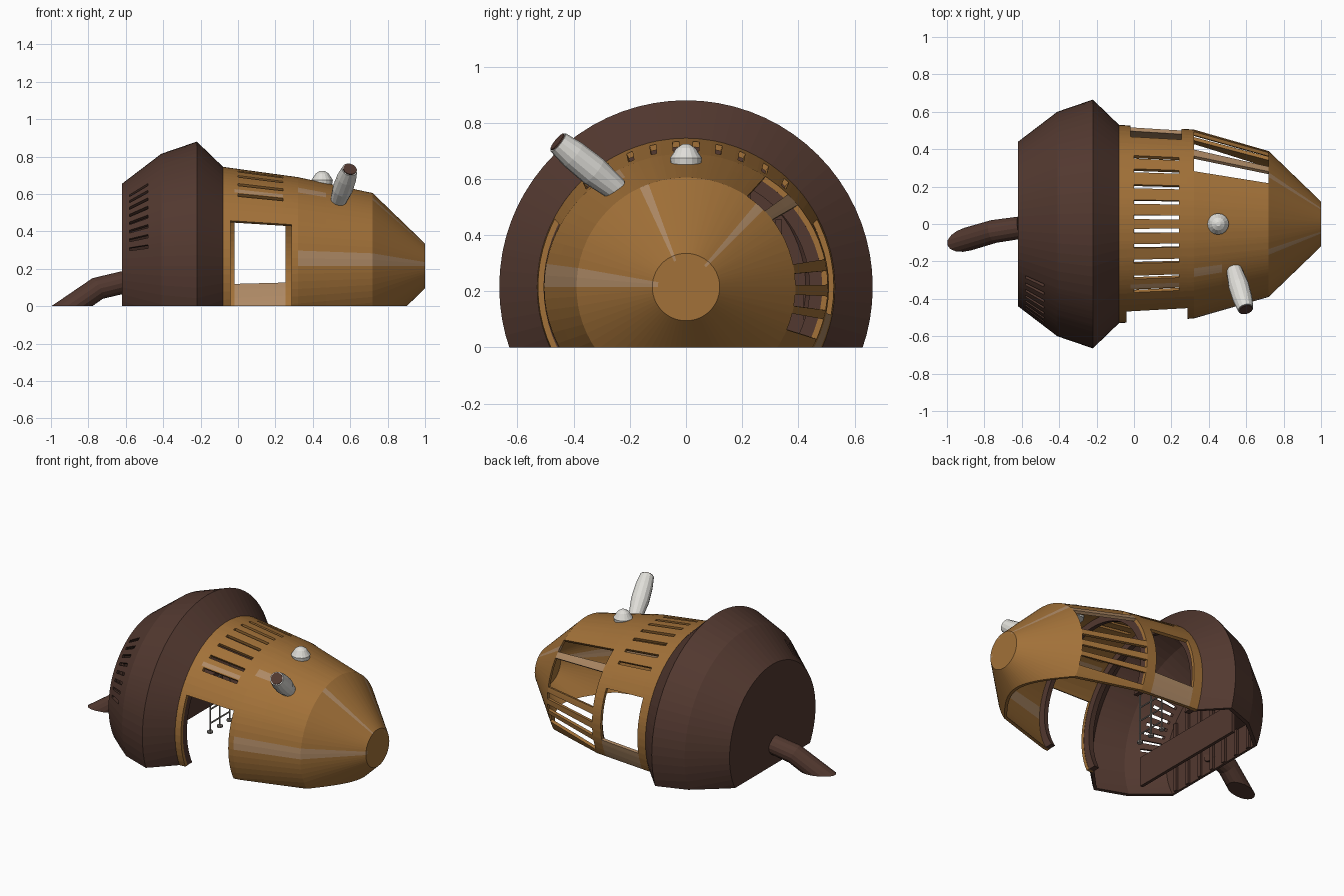
import bpy, bmesh, math
from mathutils import Vector

if "Cube" in bpy.data.objects:
    bpy.data.objects.remove(bpy.data.objects["Cube"])

AXIS_Z = 0.215  # height of the long axis of the shell


def material(name, rgb):
    m = bpy.data.materials.new(name)
    m.diffuse_color = (*rgb, 1)
    m.use_nodes = True
    m.node_tree.nodes["Principled BSDF"].inputs["Base Color"].default_value = m.diffuse_color
    return m


GOLD = material("golden_wood", (0.36, 0.165, 0.04))
TAN = material("pale_wood", (0.42, 0.25, 0.13))
DARK = material("dark_brown_wood", (0.085, 0.04, 0.029))
WHITE = material("off_white", (0.74, 0.73, 0.69))
GREY = material("rope_grey", (0.25, 0.23, 0.21))


def finish(bm, name, mats, clip=True):
    """Cut at ground level, close the cut, and make the object."""
    if clip:
        geom = bm.verts[:] + bm.edges[:] + bm.faces[:]
        cut = bmesh.ops.bisect_plane(bm, geom=geom, dist=1e-5, plane_co=(0, 0, 0),
                                     plane_no=(0, 0, 1), clear_inner=True)["geom_cut"]
        edges = [e for e in cut if isinstance(e, bmesh.types.BMEdge) and e.is_boundary]
        if edges:
            bmesh.ops.edgeloop_fill(bm, edges=edges)
    bmesh.ops.recalc_face_normals(bm, faces=bm.faces[:])
    me = bpy.data.meshes.new(name)
    bm.to_mesh(me)
    bm.free()
    for m in mats:
        me.materials.append(m)
    ob = bpy.data.objects.new(name, me)
    bpy.context.collection.objects.link(ob)
    return ob


def radii_at(profile, x):
    for (x0, a0, b0), (x1, a1, b1) in zip(profile, profile[1:]):
        if x <= x1 + 1e-6:
            t = (x - x0) / (x1 - x0)
            return a0 + (a1 - a0) * t, b0 + (b1 - b0) * t
    return profile[-1][1:]


def shell(name, profile, mats, thick, extra_x=(), extra_a=(), hole=None, paint=None, inset=0):
    """Thick plank shell around the x axis; hole/paint test cell midpoints (x, angle)."""
    xs = sorted({p[0] for p in profile} | set(extra_x))
    angs = sorted({round(float(a), 2) for a in list(range(-90, 270, 5)) + list(extra_a)})
    n = len(angs)
    bm = bmesh.new()

    def ring(x, d):
        ry, rz = radii_at(profile, x)
        return [bm.verts.new((x, (ry - d) * math.cos(math.radians(a)),
                              AXIS_Z + (rz - d) * math.sin(math.radians(a)))) for a in angs]
    out = [ring(x, inset) for x in xs]
    inn = [ring(x, inset + thick) for x in xs]

    def mid(i, j):
        a1 = angs[j + 1] if j + 1 < n else 270
        return (xs[i] + xs[i + 1]) / 2, (angs[j] + a1) / 2
    solid = {(i, j) for i in range(len(xs) - 1) for j in range(n)
             if not (hole and hole(*mid(i, j)))}
    for i, j in solid:
        k = (j + 1) % n
        mi = paint(*mid(i, j)) if paint else 0
        corners = [(i, j), (i + 1, j), (i + 1, k), (i, k)]
        sides = [(i, j - 1 if j else n - 1), (i + 1, j), (i, k), (i - 1, j)]
        quads = [[out[a][b] for a, b in corners], [inn[a][b] for a, b in corners[::-1]]]
        for s, nb in enumerate(sides):
            if nb not in solid:
                (a, b), (c, d) = corners[s], corners[(s + 1) % 4]
                quads.append([out[a][b], inn[a][b], inn[c][d], out[c][d]])
        for q in quads:
            bm.faces.new(q).material_index = mi
    loose = [v for v in bm.verts if not v.link_faces]
    bmesh.ops.delete(bm, geom=loose, context='VERTS')
    return finish(bm, name, mats)


def tube(name, pts, radii, sides, mat, clip=False):
    """Capped tube through the points with a radius at each."""
    pts = [Vector(p) for p in pts]
    bm = bmesh.new()
    rings = []
    for i, p in enumerate(pts):
        d = (pts[min(i + 1, len(pts) - 1)] - pts[max(i - 1, 0)]).normalized()
        q = d.to_track_quat('Z', 'Y')
        rings.append([bm.verts.new(p + q @ Vector((radii[i] * math.cos(t), radii[i] * math.sin(t), 0)))
                      for t in (2 * math.pi * k / sides for k in range(sides))])
    for a, b in zip(rings, rings[1:]):
        for k in range(sides):
            bm.faces.new([a[k], a[(k + 1) % sides], b[(k + 1) % sides], b[k]])
    bm.faces.new(rings[0][::-1])
    bm.faces.new(rings[-1])
    return finish(bm, name, [mat], clip)


def box(name, lo, hi, mat):
    bm = bmesh.new()
    bmesh.ops.create_cube(bm, size=1)
    for v in bm.verts:
        v.co = [(l + h) / 2 + c * (h - l) for l, h, c in zip(lo, hi, v.co)]
    return finish(bm, name, [mat], False)


# --- golden body: door, back window, slatted opening, roof slots
BODY = [(-0.08, 0.53, 0.53), (0.32, 0.505, 0.475), (0.72, 0.39, 0.39), (1.0, 0.12, 0.12)]
SLOTS = [90 + s * a for a in (4, 13, 22.5, 33, 43) for s in (-1, 1)]
SLATS = [(38, 44), (7, 12), (-4, 1), (-14, -10)]


def body_hole(x, a):
    if -0.04 < x < 0.285 and 152.5 < a < 230:
        return True                                       # front door
    if -0.02 < x < 0.255 and -11 < a < 27.5:
        return True                                       # back window
    if 0.32 < x < 0.72 and -23 < a < 56:
        return not any(l < a < h for l, h in SLATS)       # slatted opening
    return 0 < x < 0.24 and any(abs(a - s) < 1.2 for s in SLOTS)


def body_paint(x, a):
    pale = [(0.32, 1, 170, 180), (-0.02, 0.24, 128, 131), (0.32, 0.47, 118, 124),
            (0.72, 1, 110, 115), (0.72, 1, 45, 50), (0.32, 0.72, 38, 44),
            (-0.02, 0.255, -40, -11)]
    return int(any(x0 < x < x1 and a0 < a < a1 for x0, x1, a0, a1 in pale))


extra = [152.5, 27.5, -11, -23, 56, 118, 124, 128, 131]
extra += [s + d for s in SLOTS for d in (-1.2, 1.2)] + [e for s in SLATS for e in s]
shell("body_shell", BODY, [GOLD, TAN], 0.02, (-0.04, -0.02, 0, 0.24, 0.255, 0.285, 0.47),
      extra, body_hole, body_paint)
tube("nose_disc", [(0.98, 0, AXIS_Z), (1.0, 0, AXIS_Z)], [0.118, 0.118], 72, GOLD)

# --- dark cap with vent slots on the front side
CAP = [(-0.62, 0.44, 0.44), (-0.41, 0.6, 0.6), (-0.22, 0.665, 0.665), (-0.08, 0.53, 0.53)]
VENTS = [127 + 6 * k for k in range(8)]
shell("cap_shell", CAP, [DARK], 0.025, (-0.58, -0.48),
      [v + d for v in VENTS for d in (-1, 1)],
      lambda x, a: -0.58 < x < -0.48 and any(abs(a - v) < 1 for v in VENTS))
tube("cap_back_wall", [(-0.62, 0, AXIS_Z), (-0.605, 0, AXIS_Z)], [0.438, 0.438], 72, DARK, True)
for k in range(-3, 4):  # battens on the inside of the back wall
    y = k * 0.11
    top = AXIS_Z + math.sqrt(0.42 ** 2 - y * y) - 0.02
    box("wall_batten", (-0.605, y - 0.012, 0), (-0.59, y + 0.012, top), DARK)

# --- dark ribs inside the body
for x0, x1 in ((-0.078, -0.042), (0.288, 0.318)):
    ends = [(x, *radii_at(BODY, x)) for x in (x0, x1)]
    shell("inner_rib", ends, [DARK], 0.045, inset=0.02)

# --- bench inside the cap
box("bench_seat", (-0.6, -0.42, 0.17), (-0.4, 0.42, 0.195), DARK)
box("bench_front", (-0.42, -0.42, 0.0), (-0.4, 0.42, 0.17), DARK)

# --- rope ladder near the cap opening
for y in (-0.1, 0, 0.1):
    tube("ladder_rope", [(-0.13, y, 0.06), (-0.13, y, 0.42)], [0.005] * 2, 6, GREY)
    tube("ladder_peg", [(-0.13, y, 0.05), (-0.13, y, 0.062)], [0.018] * 2, 8, GREY)
for k in range(4):
    z = 0.11 + 0.09 * k
    tube("ladder_rung", [(-0.13, -0.1, z), (-0.13, 0.1, z)], [0.005] * 2, 6, GREY)

# --- bent stem, cut by the ground
tube("stem", [(-0.61, -0.02, 0.128), (-0.75, -0.04, 0.095), (-1.04, -0.125, -0.105)],
     [0.06, 0.062, 0.064], 16, DARK, True)

# --- roof knob
tube("roof_knob", [(0.45, 0, z) for z in (0.63, 0.675, 0.685, 0.71, 0.724)],
     [0.05, 0.057, 0.05, 0.034, 0.012], 16, WHITE)

# --- slanted chimney with a dark mouth
base, tip = Vector((0.535, -0.245, 0.56)), Vector((0.597, -0.455, 0.73))
tube("chimney", [base.lerp(tip, t) for t in (0, 0.4, 0.75, 1)],
     [0.042, 0.055, 0.052, 0.042], 14, WHITE)
tube("chimney_mouth", [base.lerp(tip, t) for t in (0.97, 1.02)], [0.036] * 2, 14, DARK)
